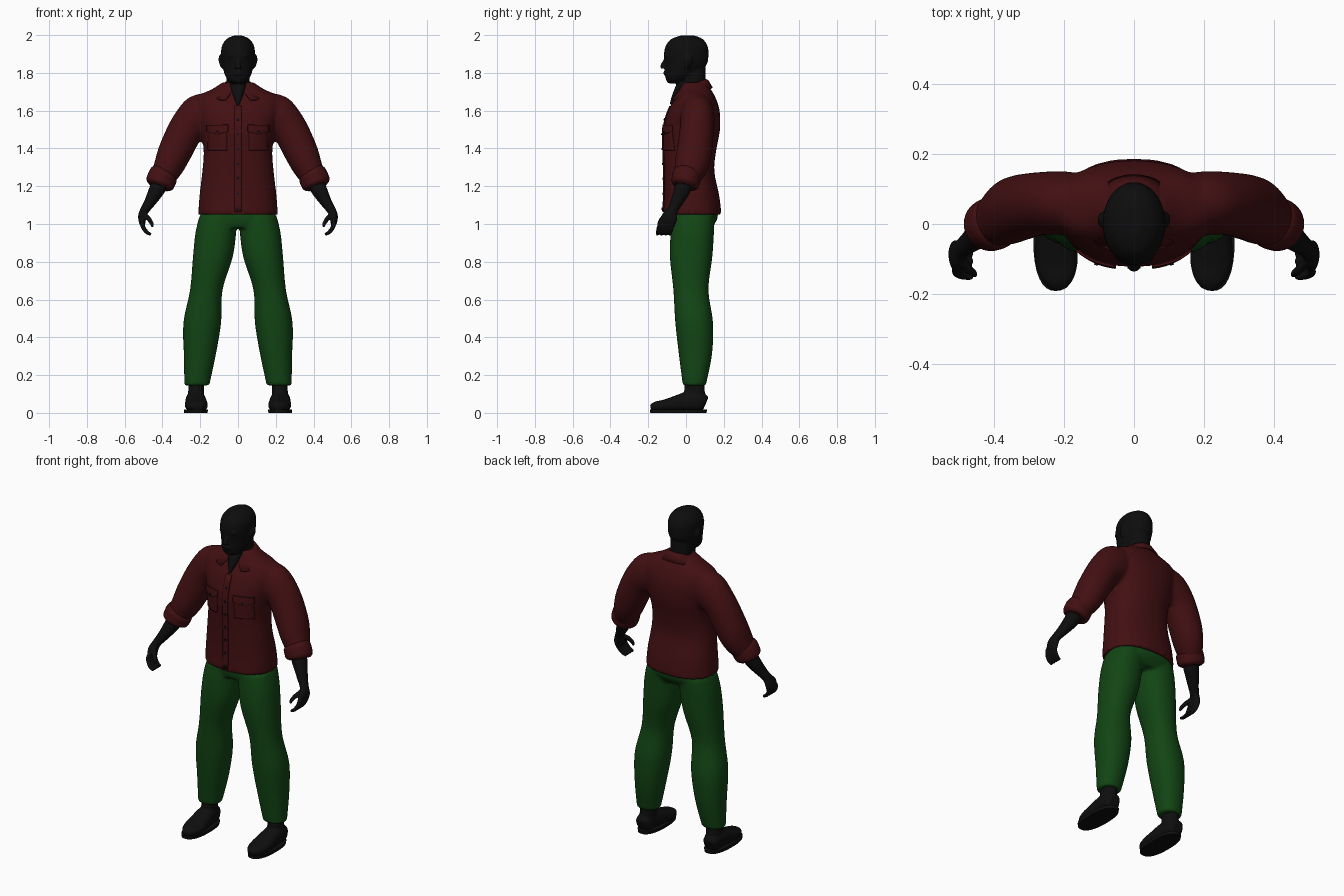
import bpy, bmesh, math
from mathutils import Vector

cube = bpy.data.objects.get("Cube")
if cube:
    bpy.data.objects.remove(cube, do_unlink=True)


def material(name, rgb):
    m = bpy.data.materials.new(name)
    m.use_nodes = True
    m.diffuse_color = (*rgb, 1)
    bsdf = m.node_tree.nodes["Principled BSDF"]
    bsdf.inputs["Base Color"].default_value = (*rgb, 1)
    bsdf.inputs["Roughness"].default_value = 0.8
    return m


SKIN = material("dark_skin", (0.004, 0.004, 0.004))
LEATHER = material("black_leather", (0.0045, 0.0045, 0.0045))
RED = material("dark_red_cloth", (0.055, 0.005, 0.006))
GREEN = material("dark_green_cloth", (0.006, 0.06, 0.007))
BUTTON = material("navy_button", (0.006, 0.005, 0.015))


def spline(rings, steps=4):
    """Smooth a list of rings (x, y, z, half width, half depth)."""
    pts = [rings[0]] + list(rings) + [rings[-1]]
    out = []
    for a, b, c, d in zip(pts, pts[1:], pts[2:], pts[3:]):
        for i in range(steps):
            t = i / steps
            out.append([0.5 * (2*q + (r-p)*t + (2*p-5*q+4*r-s)*t*t + (3*q-p-3*r+s)*t**3)
                        for p, q, r, s in zip(a, b, c, d)])
    return out + [list(rings[-1])]


def tube(bm, rings, side=1, level=False, power=2, sides=32):
    """Loft closed rings across the path, or level rings, into a solid."""
    rings = spline([(r[0] * side, *r[1:]) for r in rings])
    loops = []
    for i, (x, y, z, w, h) in enumerate(rings):
        a, b = rings[max(i - 1, 0)], rings[min(i + 1, len(rings) - 1)]
        d = Vector((0, 0, 1)) if level else (Vector(b[:3]) - Vector(a[:3])).normalized()
        u = Vector((1, 0, 0))
        u = (u - d * u.dot(d)).normalized()
        v = d.cross(u)
        loop = []
        for k in range(sides):
            t = math.tau * k / sides
            c, s = math.cos(t), math.sin(t)
            c = math.copysign(abs(c) ** (2 / power), c)
            s = math.copysign(abs(s) ** (2 / power), s)
            loop.append(bm.verts.new(Vector((x, y, z)) + u * c * w + v * s * h))
        loops.append(loop)
    for p, q in zip(loops, loops[1:]):
        for k in range(sides):
            n = (k + 1) % sides
            bm.faces.new((p[k], p[n], q[n], q[k]))
    bm.faces.new(loops[0][::-1])
    bm.faces.new(loops[-1])


def finish(bm, name, mat, voxel=0, smooth=0):
    """Turn the solids into one object, fused when a voxel size is given."""
    bmesh.ops.recalc_face_normals(bm, faces=bm.faces)
    me = bpy.data.meshes.new(name)
    bm.to_mesh(me)
    bm.free()
    me.materials.append(mat)
    for p in me.polygons:
        p.use_smooth = len(p.vertices) < 5
    ob = bpy.data.objects.new(name, me)
    bpy.context.collection.objects.link(ob)
    if voxel:
        r = ob.modifiers.new("fuse", 'REMESH')
        r.mode, r.voxel_size, r.use_smooth_shade = 'VOXEL', voxel, True
        s = ob.modifiers.new("soften", 'SMOOTH')
        s.factor, s.iterations = 0.5, smooth
    return ob


# Head: skull, neck, open chest, nose, lips, brow and ears
bm = bmesh.new()
tube(bm, [(0, -.058, 1.745, .03, .035), (0, -.05, 1.76, .052, .055), (0, -.03, 1.79, .07, .08),
          (0, -.002, 1.84, .083, .109), (0, .001, 1.89, .089, .118), (0, .003, 1.94, .086, .112),
          (0, .005, 1.978, .062, .085), (0, .008, 1.997, .025, .04)], level=True)
tube(bm, [(0, .045, 1.65, .07, .06), (0, .04, 1.74, .062, .065), (0, .035, 1.83, .062, .068)], level=True)
tube(bm, [(0, -.02, 1.745, .045, .025), (0, -.05, 1.69, .03, .02), (0, -.079, 1.63, .007, .01)])
tube(bm, [(0, -.108, 1.872, .009, .01), (0, -.122, 1.845, .012, .012), (0, -.122, 1.824, .019, .015)], level=True)
tube(bm, [(0, -.105, 1.787, .018, .01), (0, -.108, 1.8, .025, .012), (0, -.106, 1.812, .018, .01)], level=True)
tube(bm, [(0, -.1, 1.882, .05, .01), (0, -.1, 1.893, .055, .017), (0, -.1, 1.905, .045, .01)], level=True)
for s in (1, -1):
    tube(bm, [(.082, .005, 1.825, .008, .012), (.091, .012, 1.865, .012, .022),
              (.091, .015, 1.895, .008, .014)], s, level=True)
finish(bm, "head", SKIN, .006, 3)

# Shirt: torso and sleeves fused together
bm = bmesh.new()
tube(bm, [(0, .033, 1.05, .211, .155), (0, .03, 1.15, .204, .146), (0, .017, 1.28, .189, .133),
          (0, .02, 1.39, .182, .14), (0, .03, 1.5, .2, .15), (0, .042, 1.6, .225, .136),
          (0, .05, 1.67, .22, .106), (0, .048, 1.715, .135, .082), (0, .045, 1.75, .082, .062)],
     level=True, power=2.3)
for s in (1, -1):
    tube(bm, [(.11, .06, 1.63, .08, .075), (.195, .06, 1.575, .115, .09), (.268, .058, 1.51, .096, .09),
              (.33, .045, 1.39, .09, .094), (.365, .028, 1.31, .08, .09), (.408, 0, 1.23, .062, .066)], s)
shirt = finish(bm, "shirt", RED, .01, 5)

for s, label in ((1, "left"), (-1, "right")):
    # Rolled sleeve cuff
    bm = bmesh.new()
    tube(bm, [(.383, .008, 1.278, .06, .06), (.393, .004, 1.262, .076, .075), (.405, 0, 1.235, .078, .076),
              (.415, -.005, 1.21, .075, .073), (.42, -.008, 1.197, .058, .058)], s)
    finish(bm, label + "_cuff", RED)

    # Forearm, palm, curled fingers and thumb
    bm = bmesh.new()
    tube(bm, [(.39, .005, 1.26, .05, .048), (.43, -.02, 1.18, .042, .043), (.467, -.05, 1.115, .03, .033),
              (.493, -.07, 1.075, .024, .028), (.508, -.085, 1.04, .021, .042),
              (.506, -.1, 1.005, .017, .044)], s)
    for i in range(4):
        y = -.068 - .022 * i
        tube(bm, [(.508, y, 1.015, .012, .012), (.503, y - .008, .985, .012, .012),
                  (.483, y - .015, .957, .011, .011), (.46, y - .018, .944, .008, .008)], s, sides=12)
    tube(bm, [(.5, -.09, 1.055, .014, .016), (.475, -.125, 1.03, .013, .013),
              (.458, -.14, 1.005, .011, .011), (.452, -.145, .985, .007, .007)], s, sides=12)
    finish(bm, label + "_forearm_and_hand", SKIN, .005, 3)

    # Shoe upper with ankle, and its sole
    bm = bmesh.new()
    tube(bm, [(.226, .105, .05, .03, .036), (.226, .085, .056, .046, .046), (.224, .02, .062, .053, .052),
              (.222, -.05, .05, .058, .042), (.22, -.11, .039, .06, .032), (.216, -.16, .034, .044, .026),
              (.213, -.187, .028, .018, .014)], s, power=2.5)
    tube(bm, [(.224, .045, .05, .05, .058), (.222, .045, .11, .042, .055), (.22, .045, .18, .042, .05)], s, level=True)
    finish(bm, label + "_shoe", LEATHER, .007, 3)
    bm = bmesh.new()
    tube(bm, [(.223, -.04, 0, .062, .149), (.223, -.04, .018, .064, .151)], s, level=True, power=2.4)
    finish(bm, label + "_sole", LEATHER)

# Trousers: hips and legs fused together
bm = bmesh.new()
tube(bm, [(0, .048, 1.1, .188, .118), (0, .045, 1.03, .198, .122), (0, .035, .98, .19, .1)], level=True, power=2.3)
for s in (1, -1):
    tube(bm, [(.105, .04, 1.04, .1, .112), (.118, .033, .95, .108, .115), (.134, .027, .82, .105, .112),
              (.168, .026, .65, .086, .093), (.189, .043, .48, .1, .1), (.202, .05, .31, .085, .088),
              (.218, .044, .145, .066, .061)], s, level=True, power=2.2)
finish(bm, "trousers", GREEN, .01, 4)

# Folded collar, open at the front and lower toward its points
bm = bmesh.new()
n, rows = 32, []
for i in range(n + 1):
    t = math.radians(-163 + 326 * i / n)
    f = (1 - math.cos(t)) / 2
    sx, cy = math.sin(t), math.cos(t)
    inner = (sx * .07, .038 + cy * .068, 1.768 - .05 * f)
    fold = (sx * .083, .04 + cy * .078, 1.762 - .05 * f)
    outer = (sx * (.115 + .13 * f ** 6), .042 + cy * (.1 + .022 * f), 1.722 - .065 * f)
    rows.append([bm.verts.new(p) for p in (inner, fold, outer)])
for a, b in zip(rows, rows[1:]):
    for k in (0, 1):
        bm.faces.new((a[k], b[k], b[k + 1], a[k + 1]))
collar = finish(bm, "collar", RED)
collar.modifiers.new("cloth", 'SOLIDIFY').thickness = .009


def plate(name, mat, x, z, w, h, lift, point=0):
    """Lay a thin panel on the front of the shirt."""
    bm = bmesh.new()
    bmesh.ops.create_grid(bm, x_segments=8, y_segments=16, size=1)
    for v in bm.verts:
        px, pz = v.co.x, v.co.y
        drop = point * (1 - abs(px)) * (1 - pz) / 2
        v.co = (x + px * w / 2, -.3, z + pz * h / 2 - drop)
    ob = finish(bm, name, mat)
    wrap = ob.modifiers.new("lay_on_shirt", 'SHRINKWRAP')
    wrap.target, wrap.wrap_method = shirt, 'PROJECT'
    wrap.use_project_y, wrap.use_positive_direction = True, True
    wrap.wrap_mode, wrap.offset = 'OUTSIDE_SURFACE', lift
    thick = ob.modifiers.new("cloth", 'SOLIDIFY')
    thick.thickness, thick.offset = .006, 0


# Placket, chest pockets and buttons
plate("button_placket", RED, 0, 1.345, .036, .56, .003)
for s, label in ((1, "left"), (-1, "right")):
    plate(label + "_pocket", RED, s * .108, 1.45, .1, .12, .002)
    plate(label + "_pocket_flap", RED, s * .108, 1.507, .112, .036, .008, .014)
    plate(label + "_pocket_button", BUTTON, s * .108, 1.486, .01, .01, .012)
for i in range(7):
    plate("shirt_button_%d" % (i + 1), BUTTON, 0, 1.555 - .079 * i, .012, .012, .007)
